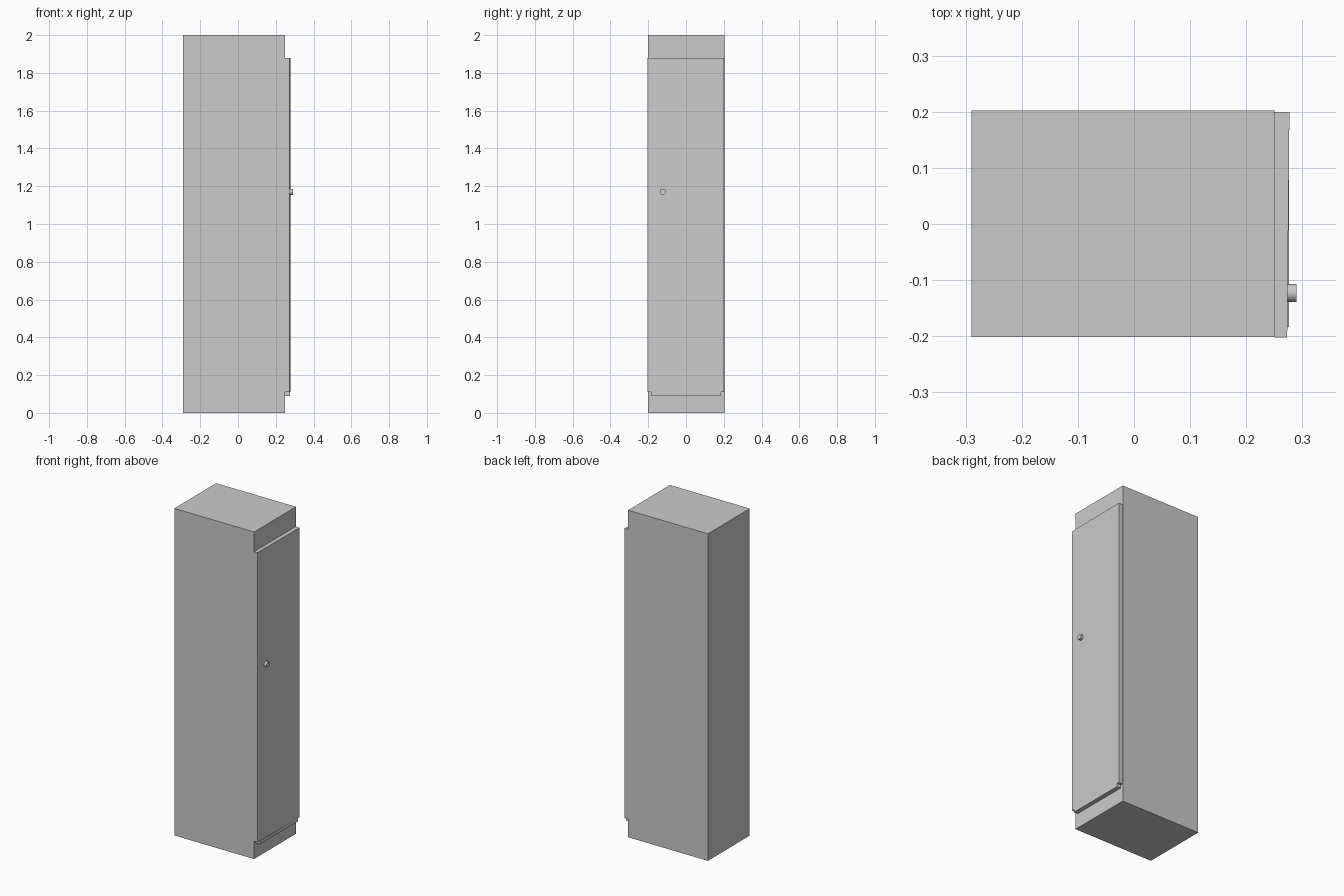
import bpy, bmesh, math

if "Cube" in bpy.data.objects:
    bpy.data.objects.remove(bpy.data.objects["Cube"])


def prism(name, outline, z0, z1):
    """Extrude an xy outline from z0 to z1."""
    bm = bmesh.new()
    face = bm.faces.new([bm.verts.new((x, y, z0)) for x, y in outline])
    top = bmesh.ops.extrude_face_region(bm, geom=[face])["geom"]
    for v in top:
        if isinstance(v, bmesh.types.BMVert):
            v.co.z = z1
    bmesh.ops.recalc_face_normals(bm, faces=bm.faces)
    mesh = bpy.data.meshes.new(name)
    bm.to_mesh(mesh)
    bm.free()
    obj = bpy.data.objects.new(name, mesh)
    bpy.context.collection.objects.link(obj)
    return obj


def rect(x0, x1, y0, y1):
    return [(x0, y0), (x1, y0), (x1, y1), (x0, y1)]


# Tall cabinet carcass
prism("cabinet_body", rect(-0.29, 0.25, -0.2015, 0.2025), 0, 2)

# Door, very slightly ajar
prism("door", [(0.25, -0.2025), (0.273, -0.2025), (0.277, 0.2), (0.25, 0.2)], 0.11, 1.88)

# Narrower strip along the bottom of the door
prism("door_bottom_strip", rect(0.25, 0.2765, -0.184, 0.184), 0.09, 0.11)

# Round door knob
bpy.ops.mesh.primitive_cylinder_add(vertices=24, radius=0.016, depth=0.018,
                                    location=(0.281, -0.123, 1.17),
                                    rotation=(0, math.pi / 2, 0))
knob = bpy.context.object
knob.name = "door_knob"
bpy.ops.object.shade_smooth_by_angle()
